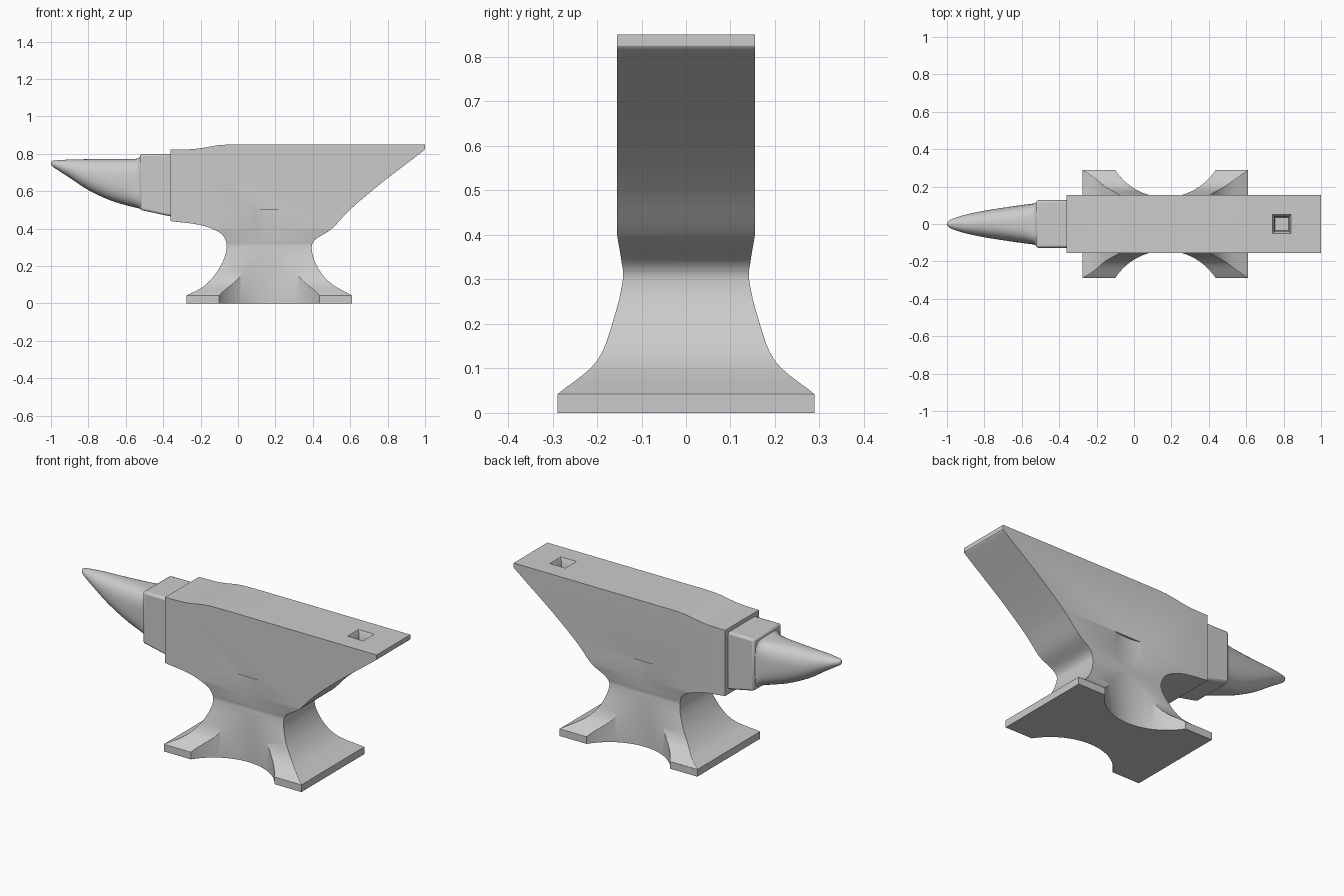
import bpy, bmesh, math
from mathutils import Vector

if "Cube" in bpy.data.objects:
    bpy.data.objects.remove(bpy.data.objects["Cube"])


def curve(pts, n=5):
    """Smooth curve through the points (Catmull-Rom)."""
    p = [Vector(q) for q in pts]
    p = [2 * p[0] - p[1]] + p + [2 * p[-1] - p[-2]]
    out = []
    for i in range(1, len(p) - 2):
        a, b, c, d = p[i - 1:i + 3]
        for k in range(n):
            t = k / n
            out.append(0.5 * (2 * b + (c - a) * t + (2 * a - 5 * b + 4 * c - d) * t * t
                              + (3 * b - a - 3 * c + d) * t ** 3))
    return out + [p[-2]]


def loft(name, rings):
    """Closed skin over a list of equal-sized point rings."""
    bm = bmesh.new()
    rows = [[bm.verts.new(c) for c in r] for r in rings]
    n = len(rows[0])
    for a, b in zip(rows, rows[1:]):
        for i in range(n):
            bm.faces.new((a[i], a[(i + 1) % n], b[(i + 1) % n], b[i]))
    bm.faces.new(rows[0])
    bm.faces.new(rows[-1])
    bmesh.ops.recalc_face_normals(bm, faces=bm.faces)
    me = bpy.data.meshes.new(name)
    bm.to_mesh(me)
    bm.free()
    ob = bpy.data.objects.new(name, me)
    bpy.context.collection.objects.link(ob)
    return ob


def activate(ob):
    bpy.ops.object.select_all(action='DESELECT')
    ob.select_set(True)
    bpy.context.view_layer.objects.active = ob


def cut(ob, tool, op):
    m = ob.modifiers.new("cut", 'BOOLEAN')
    m.object, m.operation, m.solver = tool, op, 'EXACT'
    activate(ob)
    bpy.ops.object.modifier_apply(modifier=m.name)
    bpy.data.objects.remove(tool)


def finish(ob, width):
    if width:
        b = ob.modifiers.new("soft_edges", 'BEVEL')
        b.width, b.segments, b.limit_method = width, 2, 'ANGLE'
        b.angle_limit = math.radians(35)
    activate(ob)
    bpy.ops.object.shade_smooth_by_angle(angle=math.radians(35))


# Body and foot: front outline, extruded along y
left = curve([(-.275, .042), (-.18, .094), (-.105, .18), (-.062, .28),
              (-.072, .35), (-.115, .388), (-.206, .42), (-.36, .44)])
top = curve([(-.36, .822), (-.23, .826), (-.1, .846), (0, .85)])
right = curve([(1, .825), (.975, .803), (.756, .635), (.6, .502), (.5, .398), (.41, .338),
               (.395, .28), (.43, .185), (.5, .105), (.61, .042)])
outline = ([(-.275, 0)] + [tuple(v) for v in left + top]
           + [(1, .85)] + [tuple(v) for v in right] + [(.61, 0)])
body = loft("anvil_body", [[(x, y, z) for x, z in outline] for y in (-.4, .4)])

# Waist: side outline trims the width
side = [(.289, -.1), (.289, .042)] + [tuple(v) for v in curve(
    [(.289, .042), (.2, .117), (.16, .22), (.142, .3), (.145, .34), (.155, .4)])][1:] + [(.155, 1)]
side += [(-y, z) for y, z in reversed(side)]
cut(body, loft("side_trim", [[(x, y, z) for y, z in side] for x in (-1.3, 1.3)]), 'INTERSECT')

# Scooped arches in the front and back of the foot
for s in (-1, 1):
    bpy.ops.mesh.primitive_cylinder_add(vertices=96, radius=.32, depth=.8,
                                        location=(.168, s * .463, .1))
    cut(body, bpy.context.object, 'DIFFERENCE')

# Square tool hole in the heel
hole = [[(.79 + sx * r, sy * r, z) for sx, sy in ((-1, -1), (1, -1), (1, 1), (-1, 1))]
        for r, z in ((.036, .79), (.04, .83), (.052, .853))]
cut(body, loft("hole_cutter", hole), 'DIFFERENCE')
finish(body, .006)

# Step between body and horn
step_side = [(-.525, .5), (-.35, .463), (-.35, .8), (-.525, .8)]
step = loft("step", [[(x, y, z) for x, z in step_side] for y in (-.127, .127)])
finish(step, .012)

# Horn: rounded sections (x, bottom, top, half width, squareness)
stations = [(-1, .745, .757, .004, 2), (-.992, .732, .762, .015, 2), (-.97, .717, .765, .028, 2),
            (-.9, .672, .769, .05, 2.1), (-.8, .606, .771, .071, 2.2),
            (-.68, .55, .772, .09, 2.5), (-.58, .52, .772, .104, 3),
            (-.54, .511, .774, .109, 3.8), (-.525, .505, .782, .115, 5), (-.515, .503, .794, .122, 7)]
rings = []
for x, lo, hi, w, e in curve(stations, 4):
    ring = []
    for k in range(48):
        a = math.tau * k / 48
        c, s = math.cos(a), math.sin(a)
        r = (abs(c) ** e + abs(s) ** e) ** (-1 / e)
        ring.append((x, w * r * c, (lo + hi) / 2 + (hi - lo) / 2 * r * s))
    rings.append(ring)
finish(loft("horn", rings), 0)
